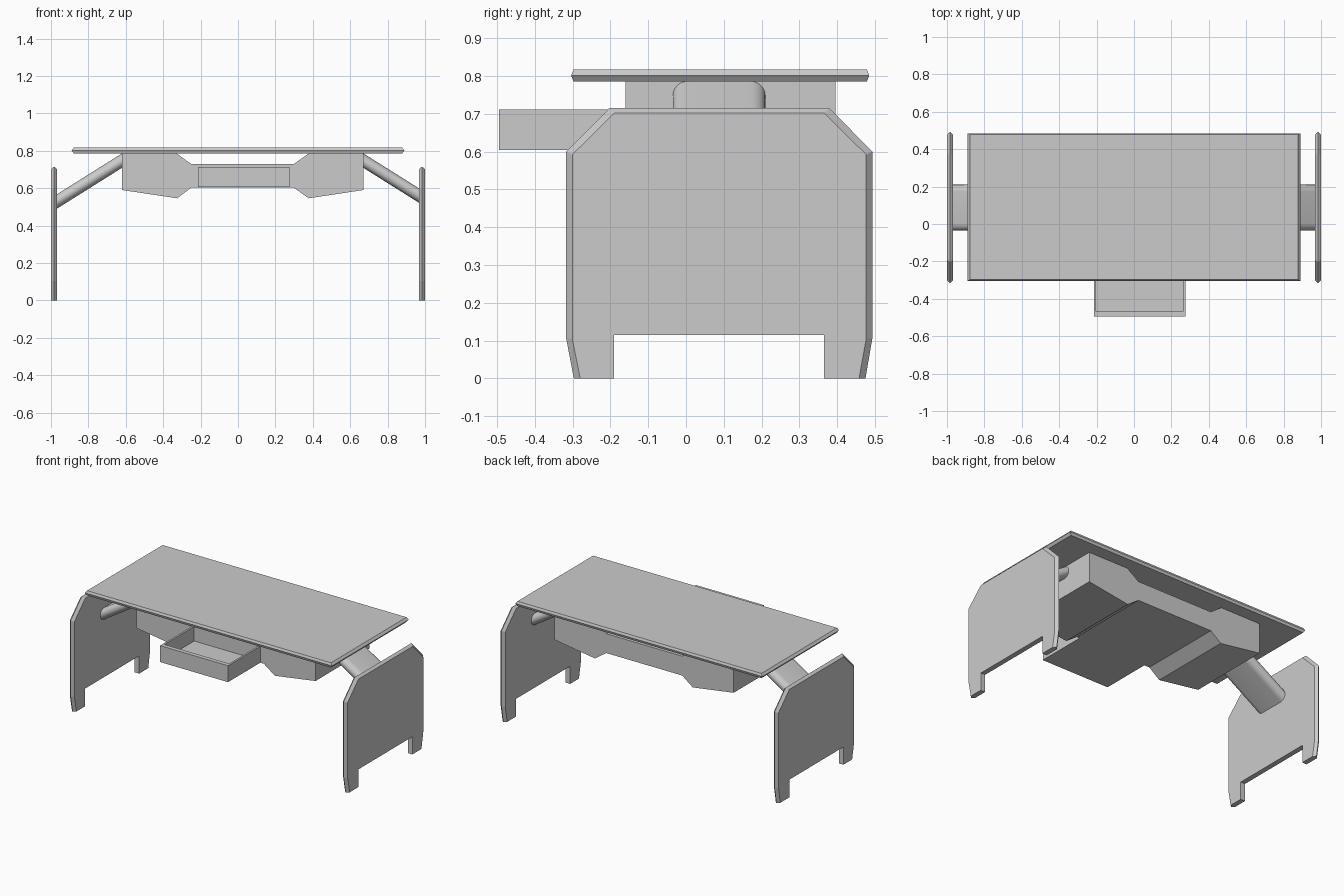
import bpy, bmesh, math

if "Cube" in bpy.data.objects:
    bpy.data.objects.remove(bpy.data.objects["Cube"])


def finish(name, bm, smooth=False):
    bmesh.ops.recalc_face_normals(bm, faces=bm.faces)
    mesh = bpy.data.meshes.new(name)
    bm.to_mesh(mesh)
    bm.free()
    obj = bpy.data.objects.new(name, mesh)
    bpy.context.collection.objects.link(obj)
    if smooth:
        bpy.ops.object.select_all(action='DESELECT')
        obj.select_set(True)
        bpy.context.view_layer.objects.active = obj
        bpy.ops.object.shade_smooth_by_angle(angle=math.radians(40))
    return obj


def loft(name, loops, smooth=False):
    """Join matching closed outlines with side walls and cap both ends."""
    bm = bmesh.new()
    rings = [[bm.verts.new(p) for p in loop] for loop in loops]
    for a, b in zip(rings, rings[1:]):
        for i in range(len(a)):
            j = (i + 1) % len(a)
            bm.faces.new((a[i], a[j], b[j], b[i]))
    bm.faces.new(rings[0])
    bm.faces.new(rings[-1])
    return finish(name, bm, smooth)


def rect(x0, x1, y0, y1, z):
    return [(x0, y0, z), (x1, y0, z), (x1, y1, z), (x0, y1, z)]


# Tabletop with a ridge running round its edge
loft("tabletop", [rect(-.878, .878, -.298, .479, .786),
                  rect(-.89, .89, -.304, .485, .802),
                  rect(-.878, .878, -.298, .479, .817)])

# Side panels: outer ridge outline and the inset outline of both faces (y, z)
ridge = [(-.297, 0), (-.317, .105), (-.317, .60), (-.203, .715), (.38, .715), (.493, .60),
         (.493, .105), (.475, 0), (.365, 0), (.365, .115), (-.19, .115), (-.19, 0)]
inset = [(-.28, 0), (-.301, .105), (-.301, .592), (-.19, .702), (.366, .702), (.477, .592),
         (.477, .105), (.458, 0)] + ridge[8:]
for side, label in ((-1, "left"), (1, "right")):
    loft(label + "_side_panel", [[(side * x, y, z) for y, z in outline]
                                 for x, outline in ((.967, inset), (.983, ridge), (1.0, inset))])

# Sloping flat-oval struts from the underframe to the panels
r, y0, y1 = .0385, -.035, .21
section = []
for cy, start in ((y1 - r, -90), (y0 + r, 90)):
    for i in range(13):
        a = math.radians(start + i * 15)
        section.append((cy + r * math.cos(a), r * math.sin(a)))
for label, xa, xb in (("left", -.62, -.975), ("right", .67, .975)):
    drop = .628 * abs(xb - xa)
    loft(label + "_strut", [[(xa, y, .7475 + z) for y, z in section],
                            [(xb, y, .7475 - drop + z) for y, z in section]], True)

# Underframe: one front profile extruded in depth
profile = [(-.62, .787), (-.62, .59), (-.325, .546), (-.25, .603), (.298, .603), (.378, .546),
           (.67, .59), (.67, .787), (.38, .787), (.298, .729), (-.25, .729), (-.33, .787)]
loft("underframe", [[(x, y, z) for x, z in profile] for y in (-.16, .395)])

# Open drawer: outer shell, rim, inner walls, floor
loft("drawer", [rect(-.215, .275, -.495, -.15, .605),
                rect(-.215, .275, -.495, -.15, .712),
                rect(-.203, .263, -.467, -.155, .712),
                rect(-.203, .263, -.467, -.155, .617)])
